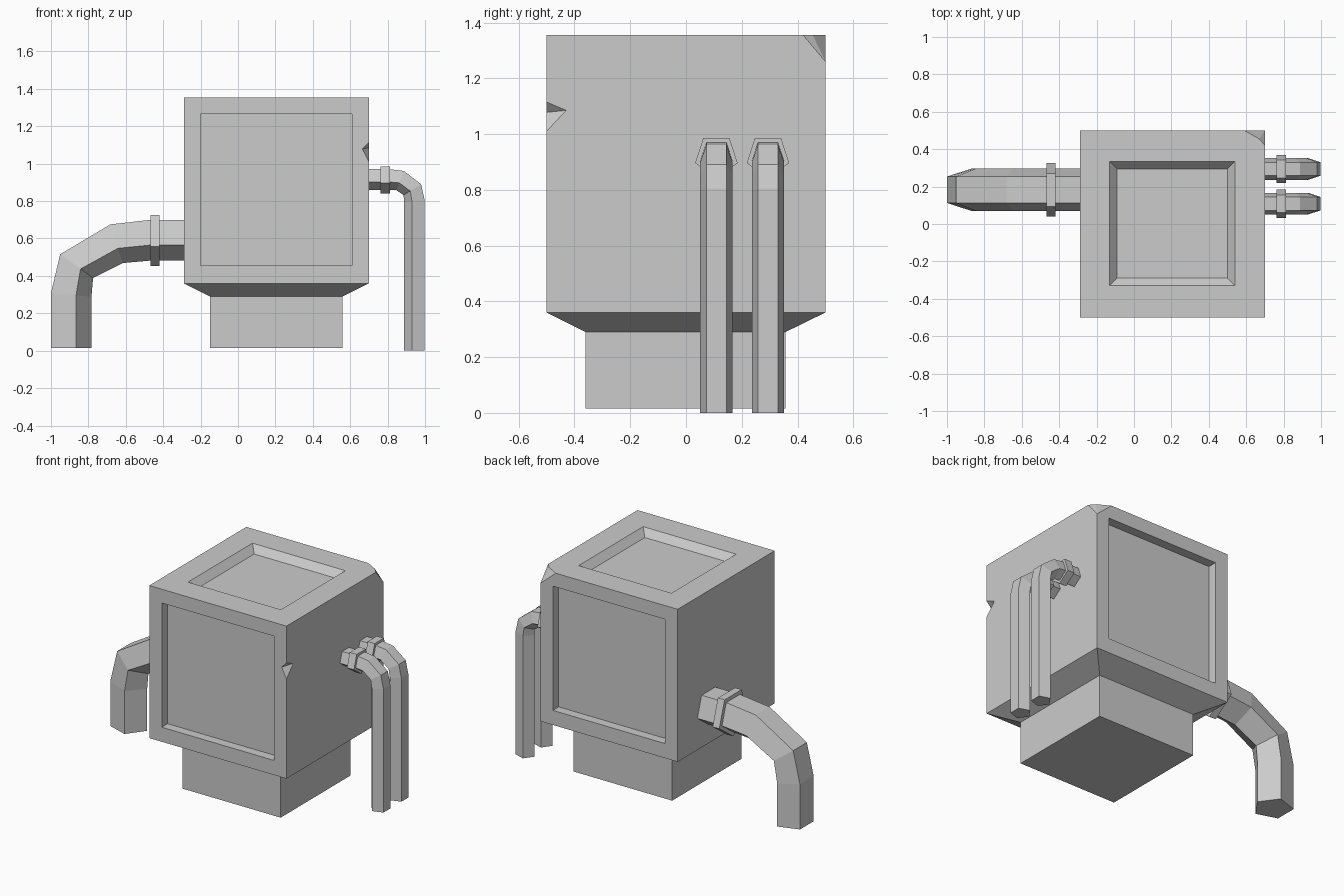
import bpy, bmesh, math
from mathutils import Vector

if "Cube" in bpy.data.objects:
    bpy.data.objects.remove(bpy.data.objects["Cube"])


def finish(name, bm):
    bmesh.ops.recalc_face_normals(bm, faces=bm.faces)
    me = bpy.data.meshes.new(name)
    bm.to_mesh(me)
    bm.free()
    ob = bpy.data.objects.new(name, me)
    bpy.context.collection.objects.link(ob)
    return ob


def hull(name, pts):
    """Convex solid around points, with coplanar triangles merged."""
    bm = bmesh.new()
    for p in pts:
        bm.verts.new(p)
    bmesh.ops.convex_hull(bm, input=bm.verts)
    bmesh.ops.dissolve_limit(bm, angle_limit=0.01, verts=bm.verts, edges=bm.edges)
    return finish(name, bm)


def rect(x0, x1, y0, y1, z):
    return [(x0, y0, z), (x1, y0, z), (x1, y1, z), (x0, y1, z)]


def cut(target, cutter):
    mod = target.modifiers.new("cut", 'BOOLEAN')
    mod.operation, mod.solver, mod.object = 'DIFFERENCE', 'EXACT', cutter
    bpy.context.view_layer.objects.active = target
    bpy.ops.object.modifier_apply(modifier=mod.name)
    bpy.data.objects.remove(cutter)


def pipe(name, path, y, r):
    """Five-sided tube along an (x, z) path; its flat side faces the outside of the bend."""
    bm = bmesh.new()
    pts = [Vector(p) for p in path]
    side = 1 if pts[-1].x > pts[0].x else -1
    rings = []
    for i, p in enumerate(pts):
        t = Vector((0, 0))
        if i > 0:
            t += (p - pts[i - 1]).normalized()
        if i < len(pts) - 1:
            t += (pts[i + 1] - p).normalized()
        t.normalize()
        n = Vector((-t.y, t.x)) * side
        ring = []
        for k in range(5):
            a = math.radians(54 + 72 * k)
            q = p + n * (r * math.sin(a))
            ring.append(bm.verts.new((q.x, y + r * math.cos(a), q.y)))
        rings.append(ring)
    for a, b in zip(rings, rings[1:]):
        for k in range(5):
            j = (k + 1) % 5
            bm.faces.new((a[k], a[j], b[j], b[k]))
    bm.faces.new(rings[0])
    bm.faces.new(rings[-1])
    return finish(name, bm)


# Main housing: box with tapered underside and one chipped top corner
body = hull("housing",
            rect(-0.15, 0.56, -0.36, 0.357, 0.29) + rect(-0.29, 0.70, -0.5, 0.5, 0.36)
            + [(-0.29, -0.5, 1.355), (0.70, -0.5, 1.355), (-0.29, 0.5, 1.355),
               (0.59, 0.5, 1.355), (0.67, 0.455, 1.355), (0.70, 0.42, 1.355), (0.70, 0.5, 1.26)])

# Recessed panels on front and back
for s in (-1, 1):
    ys = sorted((s * 0.44, s * 0.6))
    cut(body, hull("panel_cutter", rect(-0.2, 0.61, *ys, 0.455) + rect(-0.2, 0.61, *ys, 1.265)))

# Recessed top panel with sloped walls
cut(body, hull("top_cutter", rect(-0.09, 0.50, -0.29, 0.295, 1.31)
               + rect(-0.13, 0.54, -0.33, 0.335, 1.355) + rect(-0.13, 0.54, -0.33, 0.335, 1.5)))

# Nick in the front right edge
nick = [Vector(p) for p in ((0.665, -0.5, 1.078), (0.70, -0.43, 1.085),
                            (0.70, -0.5, 1.115), (0.70, -0.5, 1.01))]
mid = (nick[0] + nick[1]) / 2
cut(body, hull("nick_cutter", [mid + (p - mid) * 2 for p in nick]))

# Pedestal
hull("pedestal", rect(-0.15, 0.56, -0.36, 0.357, 0.015) + rect(-0.15, 0.56, -0.36, 0.357, 0.29))

# Large left pipe and its collar
pipe("left_pipe", [(-0.28, 0.603), (-0.46, 0.603), (-0.653, 0.583), (-0.872, 0.459),
                   (-0.903, 0.30), (-0.903, 0.015)], 0.183, 0.12)
pipe("left_collar", [(-0.42, 0.603), (-0.468, 0.603)], 0.183, 0.15)

# Two thin right pipes and collars
for i, y in enumerate((0.109, 0.294), 1):
    pipe(f"right_pipe_{i}", [(0.69, 0.921), (0.81, 0.921), (0.869, 0.915), (0.937, 0.864),
                             (0.949, 0.80), (0.949, 0.0)], y, 0.061)
    pipe(f"right_collar_{i}", [(0.763, 0.921), (0.813, 0.921)], y, 0.08)
